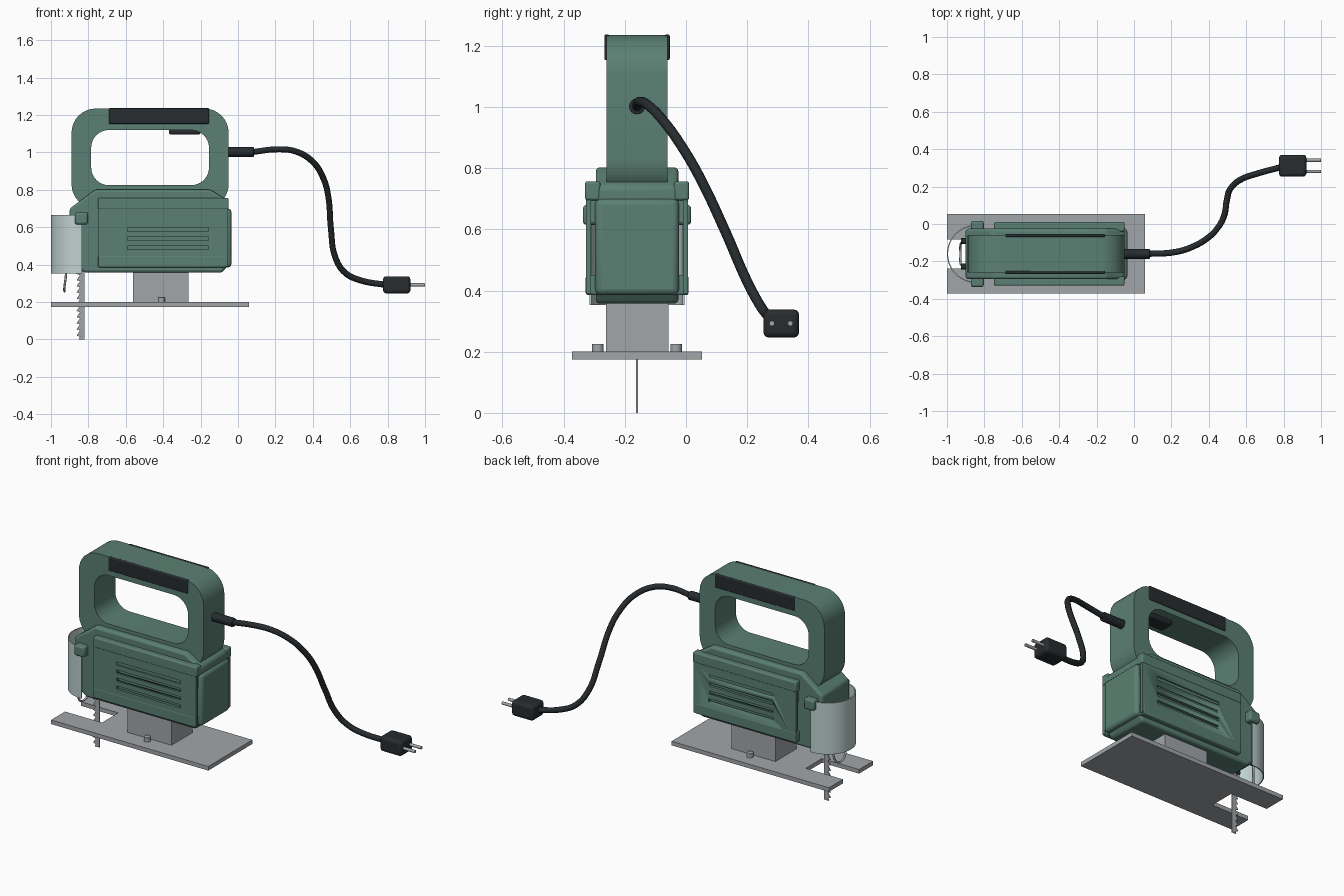
import bpy, bmesh, math
from mathutils import Vector

if "Cube" in bpy.data.objects:
    bpy.data.objects.remove(bpy.data.objects["Cube"])

CY = -0.16  # centre plane of the tool


def material(name, rgb):
    m = bpy.data.materials.new(name)
    m.diffuse_color = (*rgb, 1)
    m.use_nodes = True
    m.node_tree.nodes["Principled BSDF"].inputs["Base Color"].default_value = m.diffuse_color
    return m


GREEN = material("green_plastic", (0.105, 0.215, 0.17))
BLACK = material("black_rubber", (0.02, 0.025, 0.028))
STEEL = material("steel", (0.36, 0.38, 0.40))
CLEAR = material("clear_guard", (0.52, 0.64, 0.63))


def finish(name, bm, mat, bevel=0, segments=3):
    bmesh.ops.recalc_face_normals(bm, faces=bm.faces)
    me = bpy.data.meshes.new(name)
    bm.to_mesh(me)
    bm.free()
    ob = bpy.data.objects.new(name, me)
    bpy.context.collection.objects.link(ob)
    if mat:
        me.materials.append(mat)
    if bevel:
        b = ob.modifiers.new("bevel", 'BEVEL')
        b.width, b.segments, b.limit_method = bevel, segments, 'ANGLE'
    bpy.ops.object.select_all(action='DESELECT')
    ob.select_set(True)
    bpy.context.view_layer.objects.active = ob
    bpy.ops.object.shade_smooth_by_angle(angle=math.radians(35))
    return ob


def add_box(bm, lo, hi):
    vs = bmesh.ops.create_cube(bm, size=1)["verts"]
    for v in vs:
        v.co = Vector([(l + h) / 2 + c * (h - l) for l, h, c in zip(lo, hi, v.co)])


def box(name, lo, hi, mat, bevel=0):
    bm = bmesh.new()
    add_box(bm, lo, hi)
    return finish(name, bm, mat, bevel)


def prism(name, pts, axis, lo, hi, mat, bevel=0):
    """Extrude a profile along y (profile in xz) or z (profile in xy)."""
    bm = bmesh.new()
    put = (lambda a, b, t: (a, t, b)) if axis == 'y' else (lambda a, b, t: (a, b, t))
    f = bm.faces.new([bm.verts.new(put(a, b, lo)) for a, b in pts])
    g = bmesh.ops.extrude_face_region(bm, geom=[f])["geom"]
    move = Vector(put(0, 0, hi - lo))
    bmesh.ops.translate(bm, verts=[v for v in g if isinstance(v, bmesh.types.BMVert)], vec=move)
    return finish(name, bm, mat, bevel)


def cylinder(name, a, b, r, mat, bevel=0, sides=24):
    a, b = Vector(a), Vector(b)
    bm = bmesh.new()
    bmesh.ops.create_cone(bm, cap_ends=True, segments=sides, radius1=r, radius2=r, depth=(b - a).length)
    q = (b - a).to_track_quat('Z', 'Y')
    for v in bm.verts:
        v.co = q @ v.co + (a + b) / 2
    return finish(name, bm, mat, bevel)


def tube(name, pts, r, mat):
    cu = bpy.data.curves.new(name, 'CURVE')
    cu.dimensions = '3D'
    cu.bevel_depth, cu.bevel_resolution, cu.resolution_u = r, 3, 6
    cu.use_fill_caps = True
    sp = cu.splines.new('BEZIER')
    sp.bezier_points.add(len(pts) - 1)
    for p, co in zip(sp.bezier_points, pts):
        p.co = co
        p.handle_left_type = p.handle_right_type = 'AUTO'
    ob = bpy.data.objects.new(name, cu)
    bpy.context.collection.objects.link(ob)
    cu.materials.append(mat)
    bpy.ops.object.select_all(action='DESELECT')
    ob.select_set(True)
    bpy.context.view_layer.objects.active = ob
    bpy.ops.object.convert(target='MESH')
    bpy.ops.object.shade_smooth_by_angle(angle=math.radians(50))


def rounded_rect(x0, x1, z0, z1, r, n=8):
    corners = [(x1 - r, z1 - r, 0), (x0 + r, z1 - r, 90), (x0 + r, z0 + r, 180), (x1 - r, z0 + r, 270)]
    return [(cx + r * math.cos(math.radians(s + 90 * i / n)), cz + r * math.sin(math.radians(s + 90 * i / n)))
            for cx, cz, s in corners for i in range(n + 1)]


# D-shaped handle: outer and inner loops bridged into a ring
bm = bmesh.new()
loops = []
for prof in (rounded_rect(-.89, -.05, .70, 1.235, .13), rounded_rect(-.785, -.155, .825, 1.12, .095)):
    for y in (CY - .1, CY + .1):
        loops.append([bm.verts.new((x, y, z)) for x, z in prof])
n = len(loops[0])
for a, b in ((0, 1), (1, 3), (3, 2), (2, 0)):
    for i in range(n):
        j = (i + 1) % n
        bm.faces.new((loops[a][i], loops[a][j], loops[b][j], loops[b][i]))
finish("handle", bm, GREEN)
box("trigger", (-.37, CY - .045, 1.095), (-.2, CY + .045, 1.13), BLACK, .012)

# Motor housing and rear cap
body = [(-.9, .42), (-.845, .375), (-.82, .357), (-.085, .357), (-.05, .4), (-.05, .74),
        (-.15, .803), (-.76, .803), (-.9, .7)]
prism("motor_housing", body, 'y', CY - .135, CY + .135, GREEN, .014)
box("rear_cap", (-.15, CY - .137, .385), (-.035, CY + .137, .7), GREEN, .02)

for s, side in ((-1, "front"), (1, "back")):
    def sided(name, x0, x1, d0, d1, z0, z1, mat, bevel):
        y0, y1 = sorted((CY + s * d0, CY + s * d1))
        return box(f"{side}_{name}", (x0, y0, z0), (x1, y1, z1), mat, bevel)

    # Side panel with vent slots, standing off the housing on rails
    panel = sided("vent_panel", -.745, -.055, .15, .167, .39, .7, GREEN, 0)
    bm = bmesh.new()
    for z in (.49, .539, .588, .637):
        add_box(bm, (-.59, CY + s * .16 - .05, z - .01), (-.158, CY + s * .16 + .05, z + .01))
    cutter = finish("vent_cutter", bm, None)
    cutter.hide_render = True
    mod = panel.modifiers.new("vents", 'BOOLEAN')
    mod.operation, mod.object, mod.solver = 'DIFFERENCE', cutter, 'EXACT'
    bpy.context.view_layer.objects.active = panel
    bpy.ops.object.modifier_apply(modifier="vents")
    bpy.data.objects.remove(cutter)
    sided("upper_rail", -.748, -.05, .12, .17, .695, .757, GREEN, .008)
    sided("inner_rail", -.74, -.06, .12, .16, .62, .7, GREEN, 0)
    sided("lower_rail", -.748, -.06, .12, .168, .385, .45, GREEN, .008)
    # Handle grip pads, guard clips, base bolts, wire mounts
    sided("grip_pad", -.69, -.155, .09, .107, 1.153, 1.237, BLACK, .006)
    sided("guard_clip", -.872, -.803, .12, .177, .615, .68, GREEN, .012)
    y = CY + s * .128
    cylinder(f"{side}_base_bolt", (-.41, y, .19), (-.41, y, .226), .019, STEEL, .003)
    y = CY + s * .068
    cylinder(f"{side}_wire_mount", (-.89, y, .43), (-.925, y, .43), .016, BLACK)
    # Plug prong
    y = .311 + s * .03
    cylinder(f"{side}_prong", (.91, y, .292), (1, y, .292), .009, STEEL, .003)

# Clear chip guard: half-round shell
arc = [math.radians(90 + 180 * i / 24) for i in range(25)]
shell = [(-.845 + .155 * math.cos(a), CY + .155 * math.sin(a)) for a in arc]
shell += [(-.845 + .149 * math.cos(a), CY + .149 * math.sin(a)) for a in reversed(arc)]
shell = [(-.835, CY + .155)] + shell[:25] + [(-.835, CY - .155), (-.835, CY - .149)] + shell[25:] + [(-.835, CY + .149)]
prism("chip_guard", shell, 'z', .352, .665, CLEAR)

# Wire loop ahead of the blade
tube("finger_wire", [(-.92, CY - .062, .44), (-.92, CY - .06, .345), (-.928, CY - .045, .28), (-.928, CY, .258),
                     (-.928, CY + .045, .28), (-.92, CY + .06, .345), (-.92, CY + .062, .44)], .006, STEEL)

# Slotted base plate and pedestal
plate = [(-1, -.372), (.06, -.372), (.06, .053), (-1, .053), (-1, CY + .078), (-.75, CY + .078),
         (-.75, CY - .078), (-1, CY - .078)]
prism("base_plate", plate, 'z', .175, .2, STEEL)
box("base_pedestal", (-.562, CY - .102, .195), (-.265, CY + .102, .365), STEEL)

# Saw blade with teeth on its leading edge
teeth = []
for i in range(11):
    z = .015 + i * .033
    teeth += [(-.846, z), (-.863, z + .006), (-.846, z + .031)]
prism("saw_blade", [(-.82, .4), (-.82, 0), (-.85, 0)] + teeth + [(-.85, .4)], 'y', CY - .003, CY + .003, STEEL)

# Power cord, strain relief and plug
cylinder("strain_relief", (-.07, CY, 1.002), (.085, CY, 1.002), .026, BLACK, .004)
tube("power_cord", [(.06, CY, 1.0), (.22, -.15, 1.017), (.31, -.123, 1.005), (.4, -.07, .95), (.455, -.01, .865),
                    (.482, .045, .77), (.497, .13, .59), (.52, .195, .44), (.575, .24, .355),
                    (.66, .27, .315), (.79, .305, .292)], .0165, BLACK)
box("plug", (.775, .253, .246), (.922, .37, .338), BLACK, .018)
